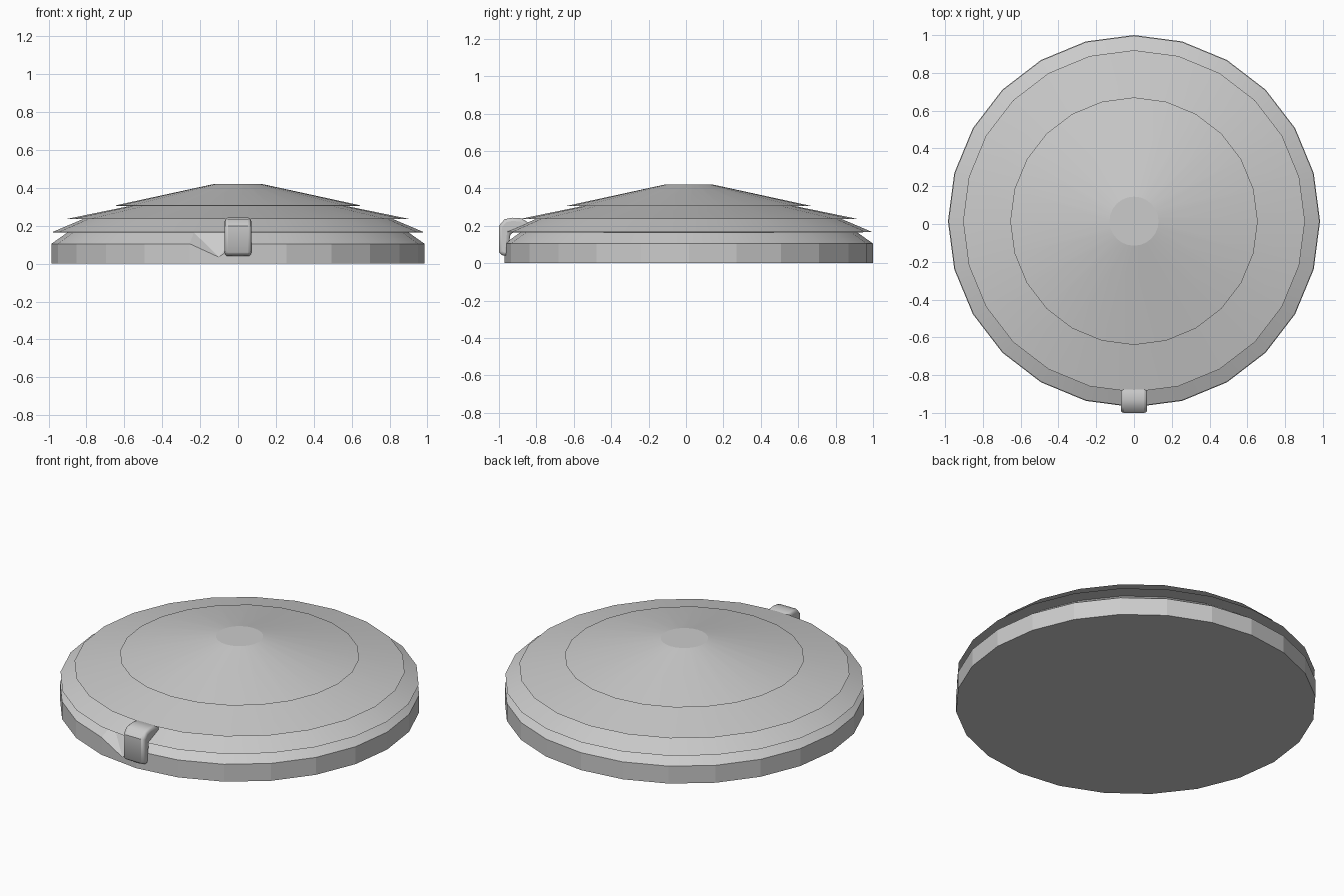
import bpy, bmesh, math

cube = bpy.data.objects.get("Cube")
if cube:
    bpy.data.objects.remove(cube, do_unlink=True)

SIDES = 24
CENTRE_Y = 0.015

grey = bpy.data.materials.new("plain grey")
grey.use_nodes = True
colour = (0.6, 0.6, 0.6, 1)
grey.diffuse_color = colour
grey.node_tree.nodes["Principled BSDF"].inputs["Base Color"].default_value = colour


def finish(name, bm, angle):
    bmesh.ops.recalc_face_normals(bm, faces=bm.faces[:])
    mesh = bpy.data.meshes.new(name)
    bm.to_mesh(mesh)
    bm.free()
    mesh.materials.append(grey)
    obj = bpy.data.objects.new(name, mesh)
    bpy.context.collection.objects.link(obj)
    bpy.ops.object.select_all(action='DESELECT')
    obj.select_set(True)
    bpy.context.view_layer.objects.active = obj
    bpy.ops.object.shade_smooth_by_angle(angle=math.radians(angle))
    return obj


def lathe(profile):
    """Turn (radius, height) points into a closed faceted solid."""
    bm = bmesh.new()
    rings = []
    for r, z in profile:
        rings.append([bm.verts.new((r * math.sin(i * math.tau / SIDES),
                                    CENTRE_Y - r * math.cos(i * math.tau / SIDES), z))
                      for i in range(SIDES)])
    for low, high in zip(rings, rings[1:]):
        for i in range(SIDES):
            j = (i + 1) % SIDES
            bm.faces.new((low[i], low[j], high[j], high[i]))
    bm.faces.new(rings[0])
    bm.faces.new(rings[-1])
    return bm, rings


# Stepped body: straight rim, sloped ledge and three overhanging tiers
profile = [(0.985, 0), (0.985, 0.105), (0.9, 0.165), (0.982, 0.166),
           (0.82, 0.235), (0.905, 0.236), (0.57, 0.305), (0.655, 0.306),
           (0.13, 0.42)]
bm, rings = lathe(profile)

# Finger notch in the rim beside the latch
rim = rings[1]
edge = bm.edges.get((rim[0], rim[-1]))
_, notch = bmesh.utils.edge_split(edge, rim[0], 0.4)
notch.co.z = 0.035
bmesh.ops.triangulate(bm, faces=notch.link_faces[:])
finish("stepped_disc", bm, 12)

# Hooked latch: side outline extruded across the front, then rounded
outline = [(-0.985, 0.04), (-1.0, 0.06), (-1.0, 0.2), (-0.97, 0.235),
           (-0.93, 0.243), (-0.88, 0.24), (-0.84, 0.215), (-0.83, 0.18),
           (-0.94, 0.16), (-0.95, 0.04)]
bm = bmesh.new()
face = bm.faces.new([bm.verts.new((-0.07, y, z)) for y, z in outline])
side = bmesh.ops.extrude_face_region(bm, geom=[face])["geom"]
bmesh.ops.translate(bm, vec=(0.14, 0, 0),
                    verts=[v for v in side if isinstance(v, bmesh.types.BMVert)])
latch = finish("front_latch", bm, 40)
bevel = latch.modifiers.new("rounding", 'BEVEL')
bevel.width = 0.025
bevel.segments = 3
bevel.limit_method = 'ANGLE'
bevel.angle_limit = math.radians(50)
